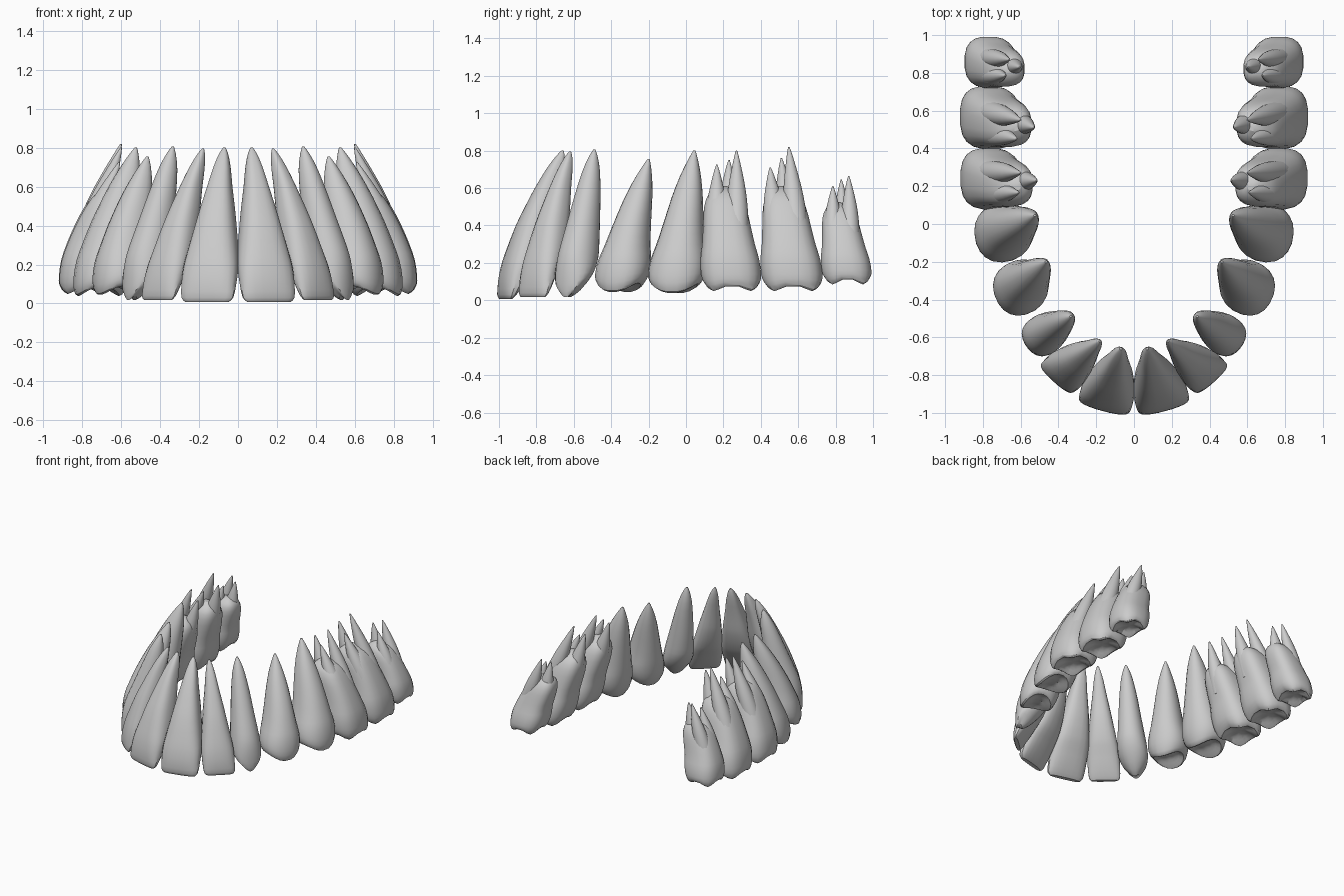
import bpy, bmesh, math
from mathutils import Vector

if "Cube" in bpy.data.objects:
    bpy.data.objects.remove(bpy.data.objects["Cube"])

SIDES = 20


def spow(v, e):
    return math.copysign(abs(v) ** e, v)


def refine(rows):
    """Insert a smooth in-between row between each pair of profile rows."""
    out = []
    for i in range(len(rows) - 1):
        a, b = rows[i], rows[i + 1]
        p, n = rows[max(i - 1, 0)], rows[min(i + 2, len(rows) - 1)]
        out.append(a)
        out.append(tuple((9 * (x + y) - q - r) / 16 for q, x, y, r in zip(p, a, b, n)))
    return out + [rows[-1]]


def ring(center, tan, out, w, f, b, e, amp=0, cusps=2):
    """Rounded cross-section; amp pulls cusps downward."""
    pts = []
    for i in range(SIDES):
        t = 2 * math.pi * (i + 0.5) / SIDES
        u = w * spow(math.cos(t), e)
        v = (f + b) / 2 + (f - b) / 2 * spow(math.sin(t), e)
        pts.append(center + tan * u + out * v + Vector((0, 0, amp * math.cos(cusps * t))))
    return pts


def loft(bm, rings):
    loops = [[bm.verts.new(p) for p in r] for r in rings]
    for a, b in zip(loops, loops[1:]):
        for i in range(SIDES):
            j = (i + 1) % SIDES
            bm.faces.new((a[i], a[j], b[j], b[i]))
    for lp in (loops[0], loops[-1]):
        c = bm.verts.new(sum((v.co for v in lp), Vector()) / SIDES)
        for i in range(SIDES):
            bm.faces.new((lp[i], lp[(i + 1) % SIDES], c))


# Profiles: height, half width, outer offset, inner offset, cusp depth
INCISOR = [(.008, .115, .05, .02, 0), (.03, .137, .065, 0, 0), (.1, .143, .09, -.03, 0),
           (.18, .143, .105, -.055, 0), (.26, .132, .11, -.08, 0), (.4, .105, .108, -.085, 0),
           (.5, .085, .095, -.07, 0), (.6, .063, .078, -.053, 0), (.7, .043, .053, -.038, 0),
           (.77, .022, .025, -.02, 0), (.8, .006, .006, -.006, 0)]
CANINE = [(.028, .035, .08, .04, .012), (.07, .085, .097, .0, .025), (.14, .106, .115, -.065, .01),
          (.22, .106, .125, -.1, 0), (.3, .097, .12, -.1, 0), (.42, .082, .1, -.088, 0),
          (.55, .067, .078, -.07, 0), (.68, .046, .053, -.05, 0), (.76, .024, .027, -.025, 0),
          (.8, .006, .006, -.006, 0)]
PREMOLAR = [(.09, .03, .03, -.03, 0), (.08, .08, .07, -.06, .016), (.062, .115, .105, -.1, .024),
            (.085, .138, .128, -.122, .022), (.14, .15, .142, -.14, .01), (.22, .145, .145, -.14, 0),
            (.3, .125, .137, -.13, 0), (.42, .102, .12, -.11, 0), (.55, .08, .093, -.085, 0),
            (.66, .055, .063, -.06, 0), (.75, .026, .03, -.03, 0), (.8, .006, .006, -.006, 0)]
MOLAR = [(.1, .04, .04, -.04, 0), (.085, .09, .08, -.08, .012), (.063, .128, .115, -.115, .014),
         (.09, .152, .14, -.14, .01), (.14, .162, .155, -.152, 0), (.22, .158, .165, -.15, 0),
         (.3, .142, .16, -.14, 0), (.4, .128, .145, -.14, 0), (.5, .113, .12, -.13, 0),
         (.57, .08, .085, -.095, 0), (.61, .02, .02, -.03, 0)]

# name, profile, crown xy, arch angle, apex xy, lift, top, width scale, depth scale,
# lean power, roundness, cusps, root tips
TEETH = [
    ("central_incisor", INCISOR, (.15, -.93), 15, (.07, -.66), 0, .8, 1, 1, 1, .75, 2, []),
    ("lateral_incisor", INCISOR, (.39, -.795), 42, (.18, -.62), .01, .795, .82, .88, 1, .8, 2, []),
    ("canine", CANINE, (.5, -.6), 55, (.335, -.49), 0, .805, 1, 1, 1, .95, 2, []),
    ("first_premolar", PREMOLAR, (.62, -.355), 66, (.465, -.2), .01, .755, .95, .97, 1.25, .9, 2, []),
    ("second_premolar", PREMOLAR, (.72, -.06), 80, (.525, .045), 0, .8, 1.03, 1.03, 1.15, .9, 2, []),
    ("first_molar", MOLAR, (.795, .25), 90, (.57, .18), 0, .8, 1, .98, 1.1, .72, 4,
     [(.07, -.06, .61, .165, .725), (.07, .05, .6, .27, .8), (-.07, 0, .515, .23, .75)]),
    ("second_molar", MOLAR, (.797, .577), 90, (.58, .49), 0, .8, 1.02, .98, 1.1, .72, 4,
     [(.07, -.06, .62, .45, .71), (.07, .05, .6, .55, .82), (-.07, 0, .53, .51, .76)]),
    ("third_molar", MOLAR, (.787, .868), 90, (.62, .79), .05, .67, .83, .85, 1.1, .75, 4,
     [(.055, -.05, .68, .785, .61), (.055, .04, .66, .87, .665), (-.055, 0, .605, .83, .645)]),
]


def tooth(spec, side):
    name, prof, c, ang, apex, lift, top, ws, ds, power, e, cusps, tips = spec
    a = math.radians(ang)
    tan = Vector((math.cos(a), math.sin(a), 0))
    out = Vector((math.sin(a), -math.cos(a), 0))
    k = (top - lift) / .8

    def axis(z):
        s = max(0, z - .02) / .78
        p = Vector(c).lerp(Vector(apex), s ** power)
        return Vector((p.x, p.y, lift + z * k))

    bm = bmesh.new()
    # crown and trunk
    loft(bm, [ring(axis(z), tan, out, w * ws, f * ds, b * ds, e, amp, cusps)
              for z, w, f, b, amp in refine(prof)])
    # separate molar roots
    for ox, oy, tx, ty, tz in tips:
        start = axis(.34) + Vector((ox, oy, 0))
        end = Vector((tx, ty, tz))
        rows = refine([(0, .07), (.3, .066), (.55, .053), (.78, .031), (.93, .014), (1, .004)])
        loft(bm, [ring(start.lerp(end, t), tan, out, r * ws * .9, r * ds, -r * ds, 1)
                  for t, r in rows])
    for v in bm.verts:
        v.co.x *= side
    bmesh.ops.recalc_face_normals(bm, faces=bm.faces)
    label = ("right_" if side > 0 else "left_") + name
    me = bpy.data.meshes.new(label)
    bm.to_mesh(me)
    bm.free()
    for p in me.polygons:
        p.use_smooth = True
    me.set_sharp_from_angle(angle=math.radians(30))
    bpy.context.collection.objects.link(bpy.data.objects.new(label, me))


for spec in TEETH:
    for side in (1, -1):
        tooth(spec, side)
